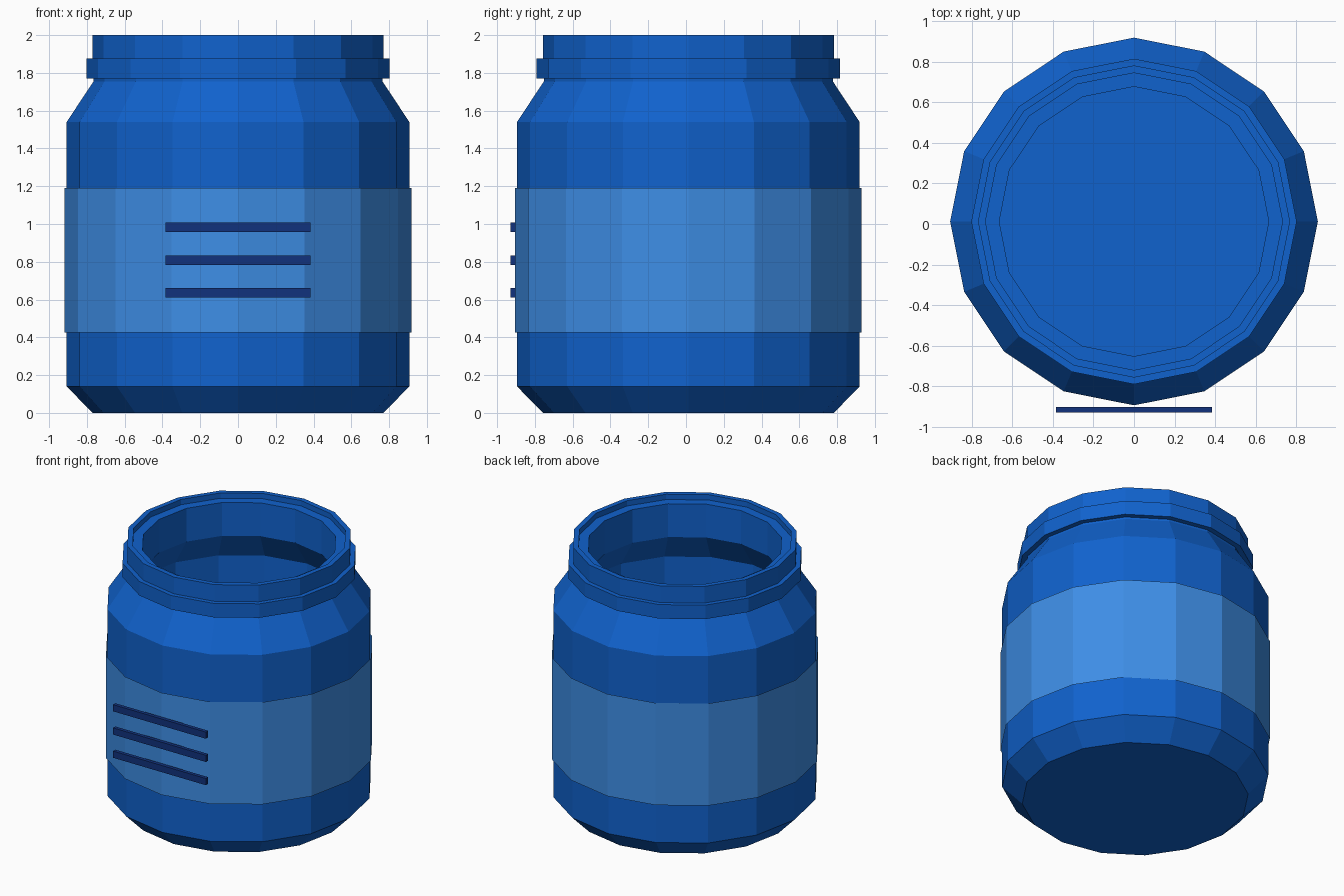
import bpy, bmesh, math

if "Cube" in bpy.data.objects:
    bpy.data.objects.remove(bpy.data.objects["Cube"])

SIDES = 16
CY = 0.0125  # jar axis sits slightly behind the centre


def material(name, rgb):
    m = bpy.data.materials.new(name)
    m.diffuse_color = (*rgb, 1)
    m.use_nodes = True
    m.node_tree.nodes["Principled BSDF"].inputs["Base Color"].default_value = m.diffuse_color
    return m


blue = material("jar blue", (0.0052, 0.122, 0.61))
light = material("label light blue", (0.048, 0.27, 0.79))
navy = material("stripe navy", (0.0056, 0.032, 0.205))


def lathe(name, profile, mat, cap_ends):
    """Revolve (radius, z) points around the jar axis."""
    bm = bmesh.new()
    rings = []
    for r, z in profile:
        rings.append([bm.verts.new((r * math.cos(2 * math.pi * i / SIDES),
                                    CY + r * math.sin(2 * math.pi * i / SIDES), z))
                      for i in range(SIDES)])
    for a, b in zip(rings, rings[1:]):
        for i in range(SIDES):
            j = (i + 1) % SIDES
            bm.faces.new((a[i], a[j], b[j], b[i]))
    if cap_ends:
        bm.faces.new(rings[0][::-1])
        bm.faces.new(rings[-1])
    return finish(name, bm, mat)


def finish(name, bm, mat):
    me = bpy.data.meshes.new(name)
    bm.to_mesh(me)
    bm.free()
    me.materials.append(mat)
    ob = bpy.data.objects.new(name, me)
    bpy.context.collection.objects.link(ob)
    return ob


# Hollow jar: outside going up, stepped rim, inside going down to the floor
lathe("jar", [
    (0.77, 0), (0.907, 0.14), (0.907, 1.54), (0.765, 1.755), (0.765, 1.77),
    (0.803, 1.77), (0.803, 1.875), (0.77, 1.875), (0.77, 2.0),
    (0.733, 2.0), (0.733, 1.96), (0.665, 1.96), (0.665, 1.71),
    (0.805, 1.50), (0.805, 0.18), (0.725, 0.10)], blue, True)

# Label: open sleeve just outside the body
lathe("label", [(0.9175, 0.425), (0.9175, 1.19)], light, False)

# Three printed bars on the front of the label
for k in range(3):
    bm = bmesh.new()
    bmesh.ops.create_cube(bm, size=1)
    for v in bm.verts:
        v.co.x *= 0.77
        v.co.y = v.co.y * 0.027 - 0.9165
        v.co.z = v.co.z * 0.05 + 0.635 + 0.174 * k
    finish(f"label_bar_{k + 1}", bm, navy)
